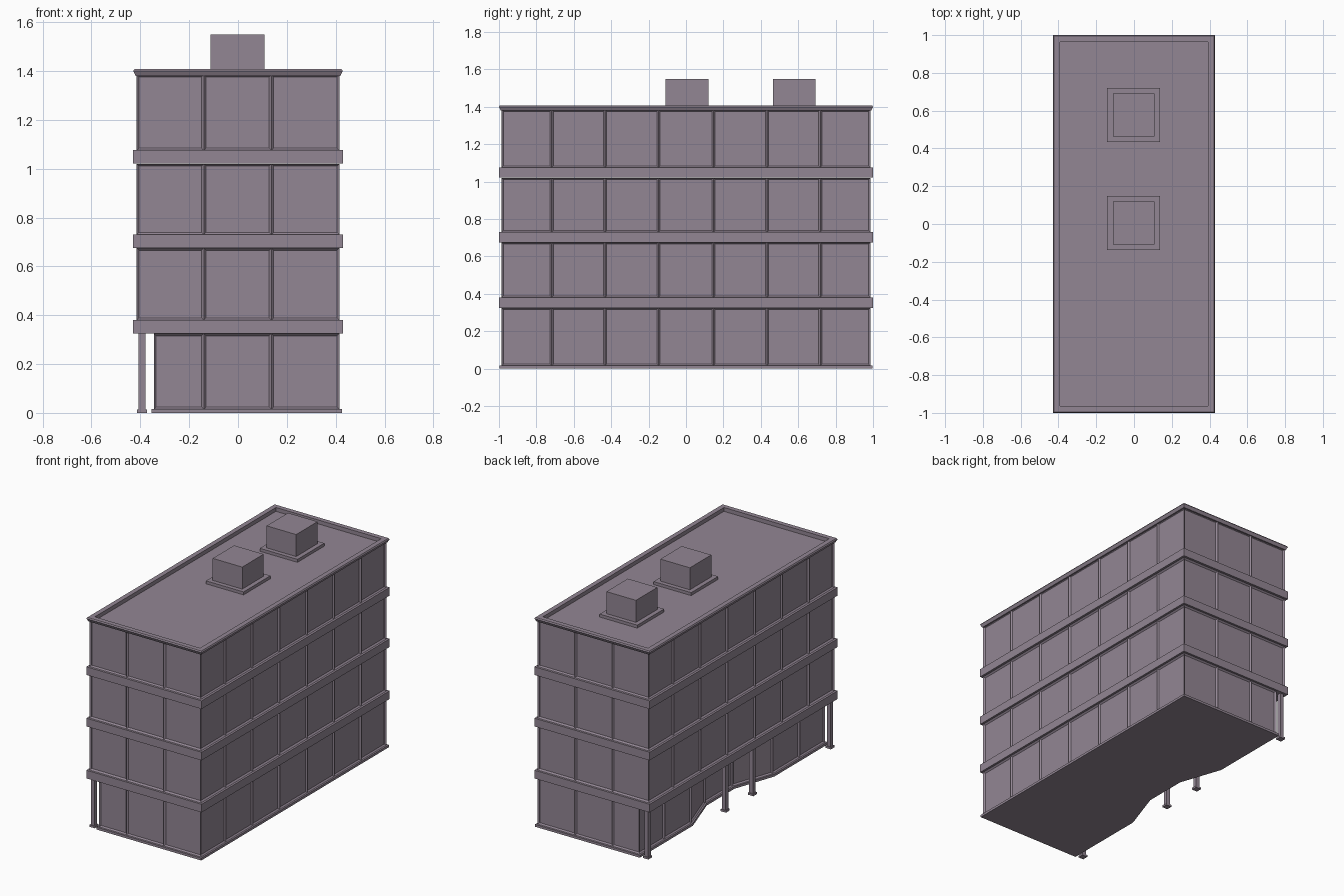
import bpy, bmesh

if "Cube" in bpy.data.objects:
    bpy.data.objects.remove(bpy.data.objects["Cube"])

mat = bpy.data.materials.new("mauve grey")
mat.diffuse_color = (0.29, 0.24, 0.295, 1)
mat.use_nodes = True
mat.node_tree.nodes["Principled BSDF"].inputs["Base Color"].default_value = mat.diffuse_color

HX, HY = 0.429, 1.0      # outer edge of the floor bands
WX, WY = 0.415, 0.986    # wall plane
XS = [-0.14, 0.137]                                   # bay splits on the ends
YS = [-0.718, -0.433, -0.147, 0.147, 0.433, 0.718]    # bay splits on the sides


def finish(bm, name):
    bmesh.ops.recalc_face_normals(bm, faces=bm.faces)
    me = bpy.data.meshes.new(name)
    bm.to_mesh(me)
    bm.free()
    me.materials.append(mat)
    ob = bpy.data.objects.new(name, me)
    bpy.context.collection.objects.link(ob)
    return ob


def stack(name, loops):
    """Skin a list of (outline, z) loops and cap both ends."""
    bm = bmesh.new()
    rings = [[bm.verts.new((x, y, z)) for x, y in pts] for pts, z in loops]
    n = len(rings[0])
    for a, b in zip(rings, rings[1:]):
        for i in range(n):
            j = (i + 1) % n
            bm.faces.new((a[i], a[j], b[j], b[i]))
    bm.faces.new(rings[0][::-1])
    bm.faces.new(rings[-1])
    return finish(bm, name)


def rect(x0, x1, y0, y1):
    return [(x0, y0), (x1, y0), (x1, y1), (x0, y1)]


def box(name, x0, x1, y0, y1, z0, z1):
    r = rect(x0, x1, y0, y1)
    return stack(name, [(r, z0), (r, z1)])


def panel_wall(name, pts, z0, z1):
    """Ring of wall bays, each with a framed, recessed panel."""
    bm = bmesh.new()
    lo = [bm.verts.new((x, y, z0)) for x, y in pts]
    hi = [bm.verts.new((x, y, z1)) for x, y in pts]
    n = len(pts)
    bays = [bm.faces.new((lo[i], lo[(i + 1) % n], hi[(i + 1) % n], hi[i])) for i in range(n)]
    bm.normal_update()
    bmesh.ops.inset_individual(bm, faces=bays, thickness=0.013, depth=-0.01)
    me = bpy.data.meshes.new(name)
    bm.to_mesh(me)
    bm.free()
    me.materials.append(mat)
    bpy.context.collection.objects.link(bpy.data.objects.new(name, me))


def outline(wx, wy, left):
    """Counter-clockwise plan; left(y) gives the x of the left wall."""
    ys = [-wy] + YS + [wy]
    pts = [(left(-wy), -wy)] + [(x, -wy) for x in XS]
    pts += [(wx, y) for y in ys]
    pts += [(x, wy) for x in reversed(XS)]
    pts += [(left(y), y) for y in reversed(ys[1:])]
    return pts


# Ground floor with its stepped-in left wall and plinth
panel_wall("ground_floor_walls",
           outline(WX, WY, lambda y: -0.247 if abs(y) < 0.2 else -0.345), 0.015, 0.325)
plinth = outline(0.425, HY - 0.002, lambda y: -0.257 if abs(y) < 0.2 else -0.355)
stack("plinth", [(plinth, 0), (plinth, 0.016)])

# Upper floors
for i, (z0, z1) in enumerate([(0.38, 0.675), (0.73, 1.02), (1.075, 1.385)]):
    panel_wall(f"upper_floor_walls_{i + 1}", outline(WX, WY, lambda y: -WX), z0, z1)

# Projecting floor bands
for i, z in enumerate([0.325, 0.675, 1.021]):
    box(f"floor_band_{i + 1}", -HX, HX, -HY, HY, z, z + 0.055)

# Roof with cornice, parapet and sunken deck
stack("roof", [(rect(-HX + d, HX - d, -HY + d, HY - d), z) for d, z in
               [(0.01, 1.38), (0, 1.4), (0.005, 1.408), (0.037, 1.408), (0.037, 1.382)]])

# Rooftop units on curbs
for i, y in enumerate([0.005, 0.578]):
    box(f"roof_curb_{i + 1}", -0.142, 0.138, y - 0.143, y + 0.143, 1.38, 1.402)
    box(f"roof_unit_{i + 1}", -0.112, 0.108, y - 0.114, y + 0.114, 1.4, 1.55)

# Columns along the open left side
for i, y in enumerate([-0.97, -0.145, 0.145, 0.97]):
    x = -0.393
    box(f"column_{i + 1}", x - 0.014, x + 0.014, y - 0.014, y + 0.014, 0.01, 0.326)
    box(f"column_foot_{i + 1}", x - 0.02, x + 0.02, y - 0.02, y + 0.02, 0, 0.013)
